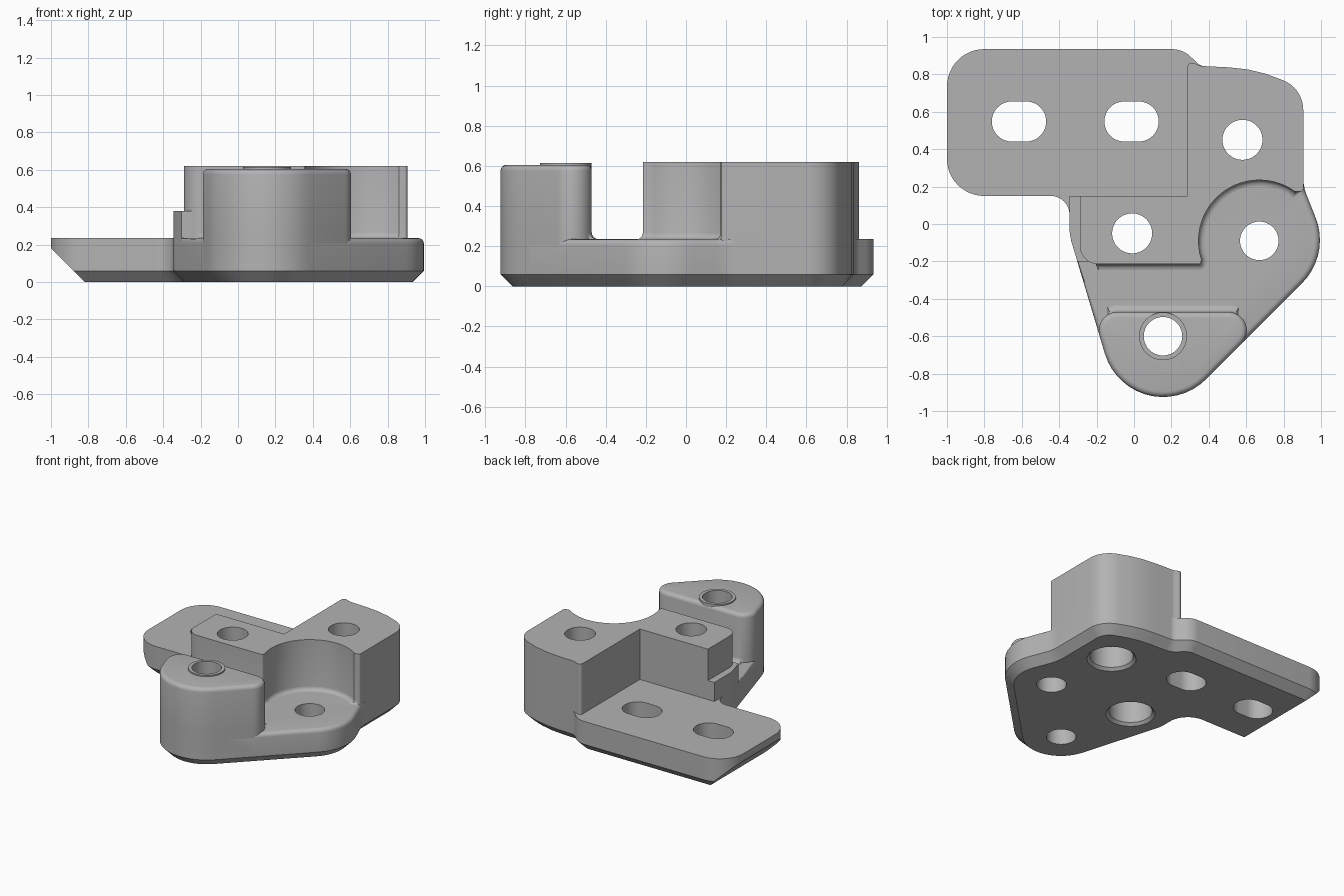
import bpy, bmesh
from math import atan2, cos, sin, tan, pi, radians, ceil
from mathutils import Vector, Matrix

cube = bpy.data.objects.get("Cube")
if cube:
    bpy.data.objects.remove(cube, do_unlink=True)

grey = bpy.data.materials.new("machined grey")
grey.use_nodes = True
COLOUR = (0.45, 0.45, 0.45, 1)
grey.diffuse_color = COLOUR
grey.node_tree.nodes["Principled BSDF"].inputs["Base Color"].default_value = COLOUR

FLOOR = 0.235
POCKET = Vector((0.67, -0.09))
POCKET_R = 0.325


def rounded(corners):
    """Clockwise outline from (x, y, radius) corners."""
    pts = []
    for i, (x, y, r) in enumerate(corners):
        p = Vector((x, y))
        if not r:
            pts.append(p)
            continue
        prev, nxt = Vector(corners[i - 1][:2]), Vector(corners[(i + 1) % len(corners)][:2])
        a, b = (p - prev).normalized(), (nxt - p).normalized()
        turn = atan2(a.x * b.y - a.y * b.x, a.dot(b))
        side = 1 if turn > 0 else -1
        start = p - a * r * tan(abs(turn) / 2)
        centre = start + Vector((-a.y, a.x)) * r * side
        n = max(2, ceil(abs(turn) / radians(8)))
        for k in range(n + 1):
            pts.append(centre + Matrix.Rotation(turn * k / n, 2) @ (start - centre))
    return pts


def circle(c, r, n=48):
    return [Vector((c[0] + r * cos(2 * pi * k / n), c[1] - r * sin(2 * pi * k / n)))
            for k in range(n)]


def inset(pts, amount, rule):
    out = []
    for i, p in enumerate(pts):
        a, b = (p - pts[i - 1]).normalized(), (pts[(i + 1) % len(pts)] - p).normalized()
        na, nb = Vector((-a.y, a.x)), Vector((-b.y, b.x))
        miter = (na + nb) / max(0.4, 1 + na.dot(nb))
        out.append(p - miter * amount if rule is None or rule(p) else p)
    return out


def stack(bm, pts, layers):
    """Solid through layers of (height, inset, optional rule for the points moved)."""
    rings = []
    for z, amount, *rule in layers:
        ring = inset(pts, amount, rule[0] if rule else None)
        rings.append([bm.verts.new((p.x, p.y, z)) for p in ring])
    for low, high in zip(rings, rings[1:]):
        for i in range(len(pts)):
            bm.faces.new((low[i - 1], low[i], high[i], high[i - 1]))
    bm.faces.new(rings[0])
    bm.faces.new(rings[-1])


def finish(name, bm):
    bmesh.ops.recalc_face_normals(bm, faces=bm.faces)
    mesh = bpy.data.meshes.new(name)
    bm.to_mesh(mesh)
    bm.free()
    mesh.materials.append(grey)
    obj = bpy.data.objects.new(name, mesh)
    bpy.context.collection.objects.link(obj)
    return obj


def solid(name, pts, layers):
    bm = bmesh.new()
    stack(bm, pts, layers)
    return finish(name, bm)


def quarter(steps=4):
    return [pi / 2 * k / steps for k in range(steps + 1)]


def foot_fillet(r, rule):
    return [(FLOOR + r * (1 - cos(t)), -r * (1 - sin(t)), rule) for t in quarter()]


def top_round(z, r, rule=None):
    return [(z - r + r * sin(t), r * (1 - cos(t)), rule) for t in quarter()]


# Outline shared by the base and the back of the block
back_curve = [(0.355, 0.845, 0.06), (0.66, 0.83, 0.8), (0.905, 0.72, 0.17)]
base_outline = rounded([(-1, 0.935, 0.2), (0.26, 0.935, 0.14)] + back_curve + [
    (0.905, 0.2, 0.25), (1.05, -0.165, 0.325), (0, -1.215, 0.325),
    (-0.345, -0.06, 0.3), (-0.345, 0.15, 0.1), (-1, 0.15, 0.199)])

# Base plate, chamfered below and softened around the low pocket
soft_edge = lambda p: p.y < 0.2 and p.x > -0.3
base = solid("base_plate", base_outline,
             [(0, 0.06), (0.06, 0)] + top_round(FLOOR, 0.03, soft_edge))

# Tall block with a round pocket wall
arc = [(POCKET.x + POCKET_R * cos(radians(d)), POCKET.y + POCKET_R * sin(radians(d)), 0)
       for d in range(54, 201, 6)]
block_outline = rounded([(-0.29, 0.15, 0), (0.285, 0.15, 0), (0.285, 0.875, 0.025)]
                        + back_curve + [(0.905, 0.175, 0.015)] + arc
                        + [(0.355, -0.215, 0.01), (-0.29, -0.215, 0.1)])
pocket_side = lambda p: (p - POCKET).length < POCKET_R + 0.002 or (p.y < -0.2 and p.x > -0.2)
block = solid("tall_block", block_outline,
              [(0.1, 0), (0.2, 0)] + foot_fillet(0.03, pocket_side) + [(0.62, 0)])

# Low step on the block's outer side
step = solid("side_step", rounded([(-0.345, 0.15, 0), (-0.2, 0.15, 0), (-0.2, -0.2, 0),
                                   (-0.303, -0.2, 0), (-0.345, -0.06, 0.3)]),
             [(0.1, 0), (0.38, 0)])

# Front boss with rounded top and raised washer seat
boss = solid("front_boss", rounded([(-0.2226, -0.47, 0.1), (0.745, -0.47, 0.1),
                                    (0, -1.215, 0.325)]),
             [(0.1, 0), (0.2, 0)] + foot_fillet(0.035, lambda p: p.y > -0.48)
             + top_round(0.605, 0.03))
BOSS_HOLE = (0.155, -0.6)
seat = solid("washer_seat", circle(BOSS_HOLE, 0.128), [(0.5, 0), (0.615, 0)])

# Cutters: plain holes, counterbored holes, slots and the end chamfer
bm = bmesh.new()
for centre in (BOSS_HOLE, POCKET):
    stack(bm, circle(centre, 0.103), [(-0.1, 0), (0.8, 0)])
for centre in ((0.58, 0.45), (-0.01, -0.05)):
    stack(bm, circle(centre, 0.107),
          [(-0.02, -0.083), (0.02, -0.043), (0.22, -0.043), (0.22, 0), (0.8, 0)])
for x in (-0.615, -0.013):
    slot = [(x + sx * 0.145, 0.548 + sy * 0.107, 0.106)
            for sx, sy in ((-1, 1), (1, 1), (1, -1), (-1, -1))]
    stack(bm, rounded(slot), [(-0.1, 0), (0.5, 0)])
wedge = [[bm.verts.new((x, y, z)) for x, z in ((-1.02, 0.2), (-1.02, -0.05), (-0.77, -0.05))]
         for y in (0.05, 1.05)]
for ends in wedge:
    bm.faces.new(ends)
for i in range(3):
    bm.faces.new((wedge[0][i - 1], wedge[0][i], wedge[1][i], wedge[1][i - 1]))
cutter = finish("hole_cutters", bm)
cutter.hide_render = True

# Cut every part, then smooth the curved faces
for obj in (base, block, step, boss, seat):
    bpy.ops.object.select_all(action="DESELECT")
    obj.select_set(True)
    bpy.context.view_layer.objects.active = obj
    cut = obj.modifiers.new("holes", "BOOLEAN")
    cut.operation = "DIFFERENCE"
    cut.solver = "EXACT"
    cut.object = cutter
    bpy.ops.object.modifier_apply(modifier=cut.name)
    bpy.ops.object.shade_smooth_by_angle(angle=radians(30))
bpy.data.objects.remove(cutter, do_unlink=True)
